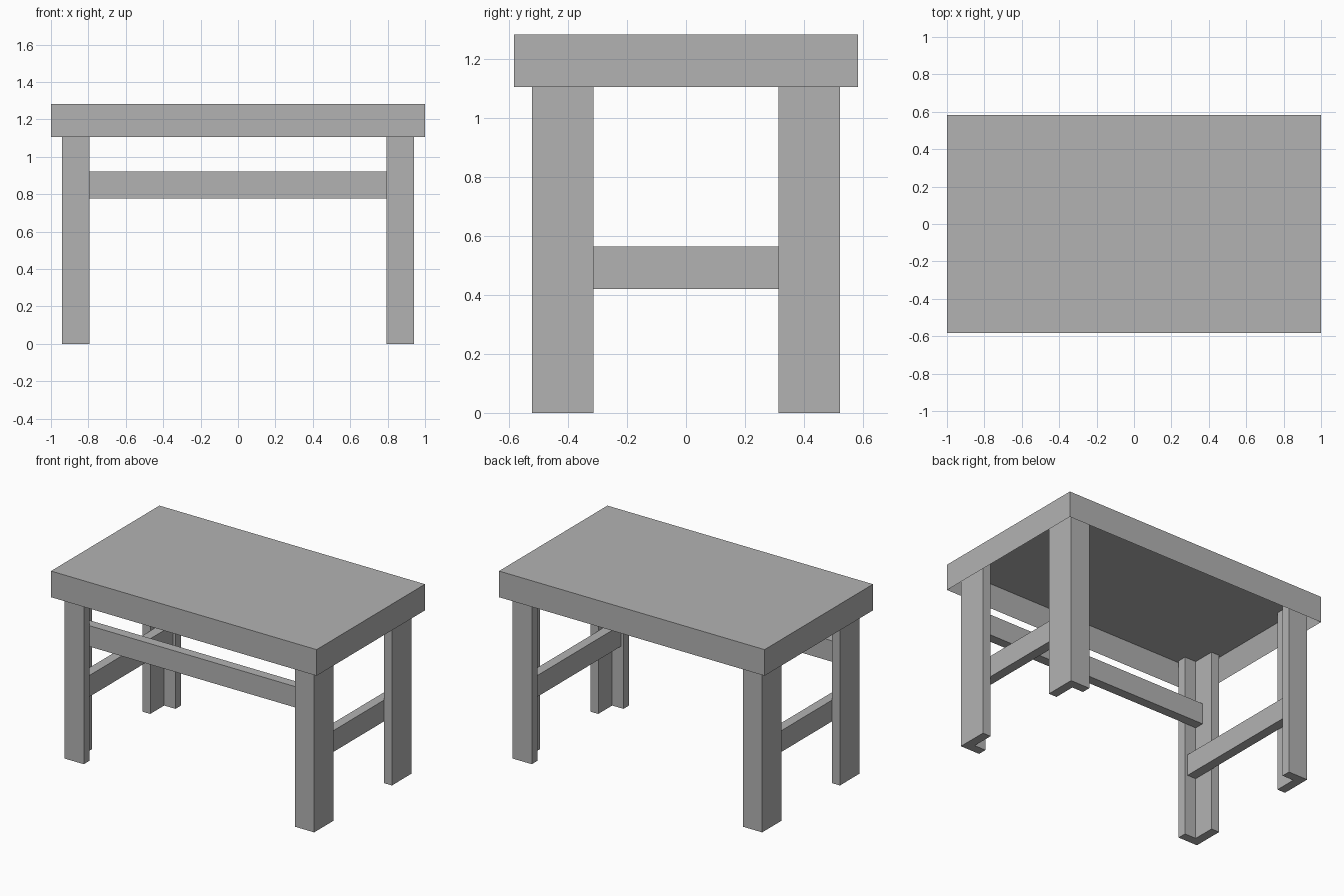
import bpy
import bmesh

cube = bpy.data.objects.get("Cube")
if cube:
    bpy.data.objects.remove(cube, do_unlink=True)

HALF_X, HALF_Y, HEIGHT = 1.0, 0.583, 1.283
BOARD = 0.06            # thickness of rim and leg boards
RAIL = 0.065            # thickness of rails
RIM_BOTTOM = 1.105
CEILING = 1.245         # underside of the top panel
LEG_X, LEG_Y = HALF_X - BOARD, HALF_Y - BOARD

grey = bpy.data.materials.new("plain grey")
grey.use_nodes = True
grey.diffuse_color = (0.45, 0.45, 0.45, 1)
grey.node_tree.nodes["Principled BSDF"].inputs["Base Color"].default_value = grey.diffuse_color


def add_object(name, bm):
    bmesh.ops.recalc_face_normals(bm, faces=bm.faces)
    mesh = bpy.data.meshes.new(name)
    bm.to_mesh(mesh)
    bm.free()
    mesh.materials.append(grey)
    obj = bpy.data.objects.new(name, mesh)
    bpy.context.collection.objects.link(obj)
    return obj


def prism(profile, bottom, top):
    """Extrude an outline in x and y between two heights."""
    bm = bmesh.new()
    face = bm.faces.new([bm.verts.new((x, y, bottom)) for x, y in profile])
    result = bmesh.ops.extrude_face_region(bm, geom=[face])
    verts = [v for v in result["geom"] if isinstance(v, bmesh.types.BMVert)]
    bmesh.ops.translate(bm, verts=verts, vec=(0, 0, top - bottom))
    bmesh.ops.recalc_face_normals(bm, faces=bm.faces)
    return bm


def rectangle(x0, x1, y0, y1):
    return [(x0, y0), (x1, y0), (x1, y1), (x0, y1)]


# Table top: a slab hollowed from below, leaving a rim
bm = prism(rectangle(-HALF_X, HALF_X, -HALF_Y, HALF_Y), RIM_BOTTOM, HEIGHT)
under = min(bm.faces, key=lambda f: f.calc_center_median().z)
bmesh.ops.inset_region(bm, faces=[under], thickness=BOARD)
for v in under.verts:
    v.co.z = CEILING
add_object("table_top", bm)

# Legs: two boards joined in an L, opening towards the middle
ARM_X, ARM_Y = 0.795, 0.313
for side, sx in (("left", 1), ("right", -1)):
    for end, sy in (("front", -1), ("back", 1)):
        outline = [(LEG_X, LEG_Y), (ARM_X, LEG_Y), (ARM_X, LEG_Y - BOARD),
                   (LEG_X - BOARD, LEG_Y - BOARD), (LEG_X - BOARD, ARM_Y), (LEG_X, ARM_Y)]
        add_object(f"{end}_{side}_leg",
                   prism([(x * sx, y * sy) for x, y in outline], 0, CEILING))

# Side rails, fixed against the inner faces of the legs
inner_x, inner_y = LEG_X - BOARD, LEG_Y - BOARD
for side, sx in (("left", 1), ("right", -1)):
    x0, x1 = sorted((sx * inner_x, sx * (inner_x - RAIL)))
    add_object(f"{side}_side_rail", prism(rectangle(x0, x1, -inner_y, inner_y), 0.42, 0.565))

# Front rail, set behind the front legs
add_object("front_rail", prism(rectangle(-inner_x, inner_x, -inner_y, -inner_y + RAIL), 0.778, 0.92))
